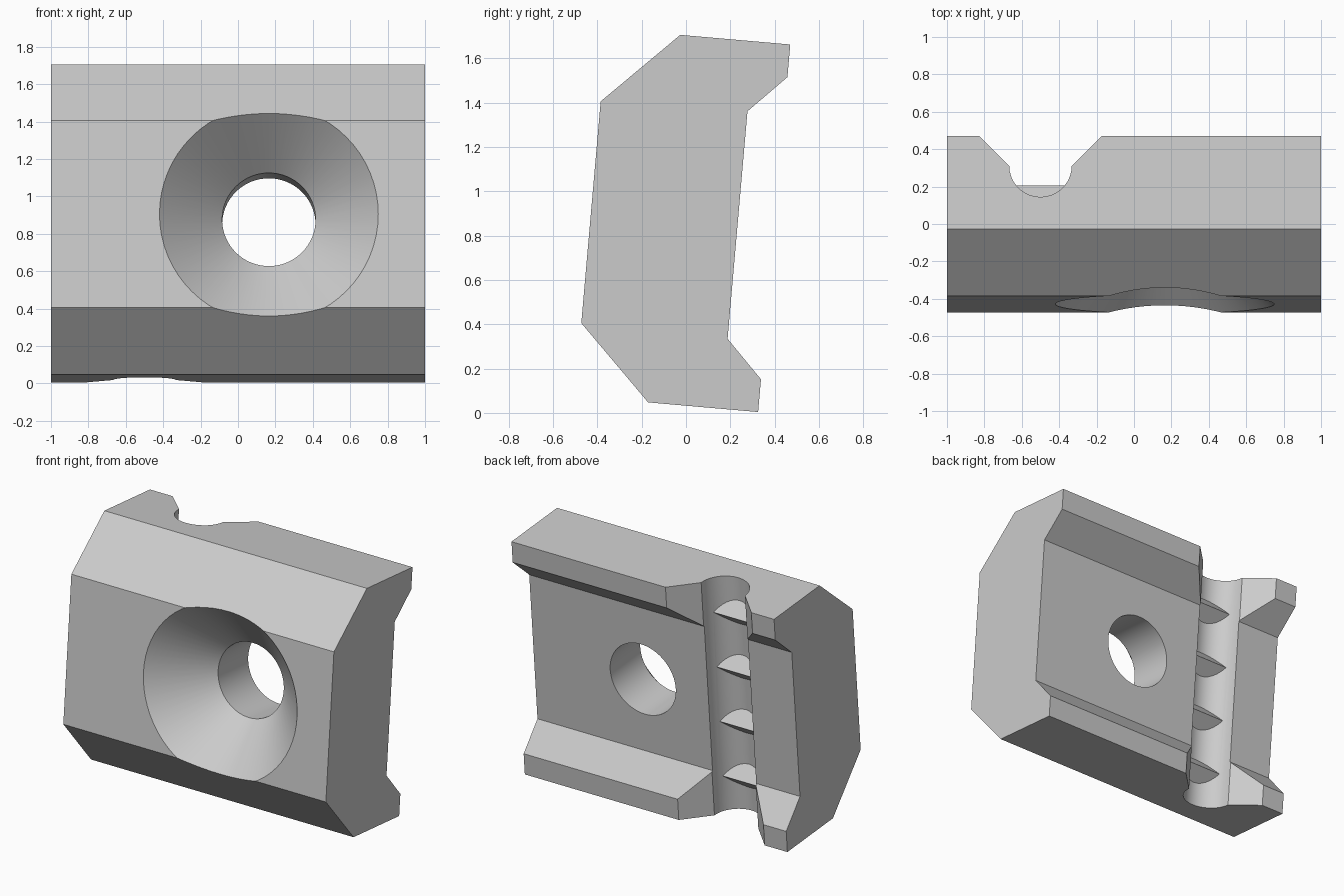
import bpy, bmesh, math
from mathutils import Matrix

old = bpy.data.objects.get("Cube")
if old:
    bpy.data.objects.remove(old, do_unlink=True)

# One plain grey material
grey = bpy.data.materials.new("light grey metal")
grey.use_nodes = True
colour = (0.6, 0.6, 0.6, 1)
grey.diffuse_color = colour
grey.node_tree.nodes["Principled BSDF"].inputs["Base Color"].default_value = colour

# The whole plate leans back by five degrees
LEAN = Matrix.Translation((0, 0.0013, 0.8675)) @ Matrix.Rotation(math.radians(-5), 4, 'X')


def add_object(name, bm):
    bmesh.ops.recalc_face_normals(bm, faces=bm.faces)
    mesh = bpy.data.meshes.new(name)
    bm.to_mesh(mesh)
    bm.free()
    mesh.materials.append(grey)
    obj = bpy.data.objects.new(name, mesh)
    bpy.context.collection.objects.link(obj)
    obj.matrix_world = LEAN
    return obj


def prism(name, points, direction):
    """Extrude a closed outline of 3D points along a direction."""
    bm = bmesh.new()
    face = bm.faces.new([bm.verts.new(p) for p in points])
    out = bmesh.ops.extrude_face_region(bm, geom=[face])
    moved = [v for v in out["geom"] if isinstance(v, bmesh.types.BMVert)]
    bmesh.ops.translate(bm, verts=moved, vec=direction)
    return add_object(name, bm)


def lathe(name, profile, x, steps=64):
    """Turn (radius, y) rings about the y direction at the given x."""
    bm = bmesh.new()
    rings = []
    for r, y in profile:
        angles = [2 * math.pi * i / steps for i in range(steps)]
        rings.append([bm.verts.new((x + r * math.cos(a), y, r * math.sin(a))) for a in angles])
    for a, b in zip(rings, rings[1:]):
        for i in range(steps):
            j = (i + 1) % steps
            bm.faces.new((a[i], a[j], b[j], b[i]))
    bm.faces.new(rings[0])
    bm.faces.new(rings[-1])
    return add_object(name, bm)


def combine(target, tool, operation):
    mod = target.modifiers.new(operation.lower(), 'BOOLEAN')
    mod.operation = operation
    mod.solver = 'EXACT'
    mod.object = tool
    bpy.context.view_layer.objects.active = target
    bpy.ops.object.modifier_apply(modifier=mod.name)
    bpy.data.objects.remove(tool, do_unlink=True)


# Plate body: symmetric side profile with rear lips and front chamfers
half = [(-0.10, 0.832), (0.398, 0.832), (0.398, 0.684), (0.232, 0.515)]
nose = (-0.4315, 0.502)
upper = [nose] + half
outline = upper + [(y, -z) for y, z in reversed(upper)]
body = prism("clamp_plate", [(-1, y, z) for y, z in outline], (2, 0, 0))

# Countersunk bolt hole: 45 degree cone, then a straight bore
front, cone_r, bore_r = -0.4315, 0.585, 0.25
hole = lathe("hole_cutter", [(cone_r + 0.1, front - 0.1),
                             (bore_r, front + cone_r - bore_r), (bore_r, 0.6)], 0.165)
combine(body, hole, 'DIFFERENCE')

# Rear screw channel: round bottom, flaring out through the lips
cx, cy, r = -0.5, 0.238, 0.167
arc = [(cx + r * math.cos(a), cy + r * math.sin(a))
       for a in [math.pi + math.pi * i / 18 for i in range(19)]]
flare = r + 0.5 - cy
channel = [(cx - flare, 0.5)] + arc + [(cx + flare, 0.5)]
cutter = prism("channel_cutter", [(x, y, -1) for x, y in channel], (0, 0, 2))
combine(body, cutter, 'DIFFERENCE')

# Four triangular thread ridges across the channel
tip, root = 0.155, 0.03
for k in range(4):
    z = (k - 1.5) * 0.39
    w = tip - root
    tri = [(cx - 0.16, tip, z), (cx - 0.16, root, z + w), (cx - 0.16, root, z - w)]
    combine(body, prism("thread_ridge", tri, (0.32, 0, 0)), 'UNION')

# Smooth round surfaces, sharp edges elsewhere
bpy.ops.object.select_all(action='DESELECT')
body.select_set(True)
bpy.context.view_layer.objects.active = body
bpy.ops.object.shade_smooth_by_angle(angle=math.radians(25))
